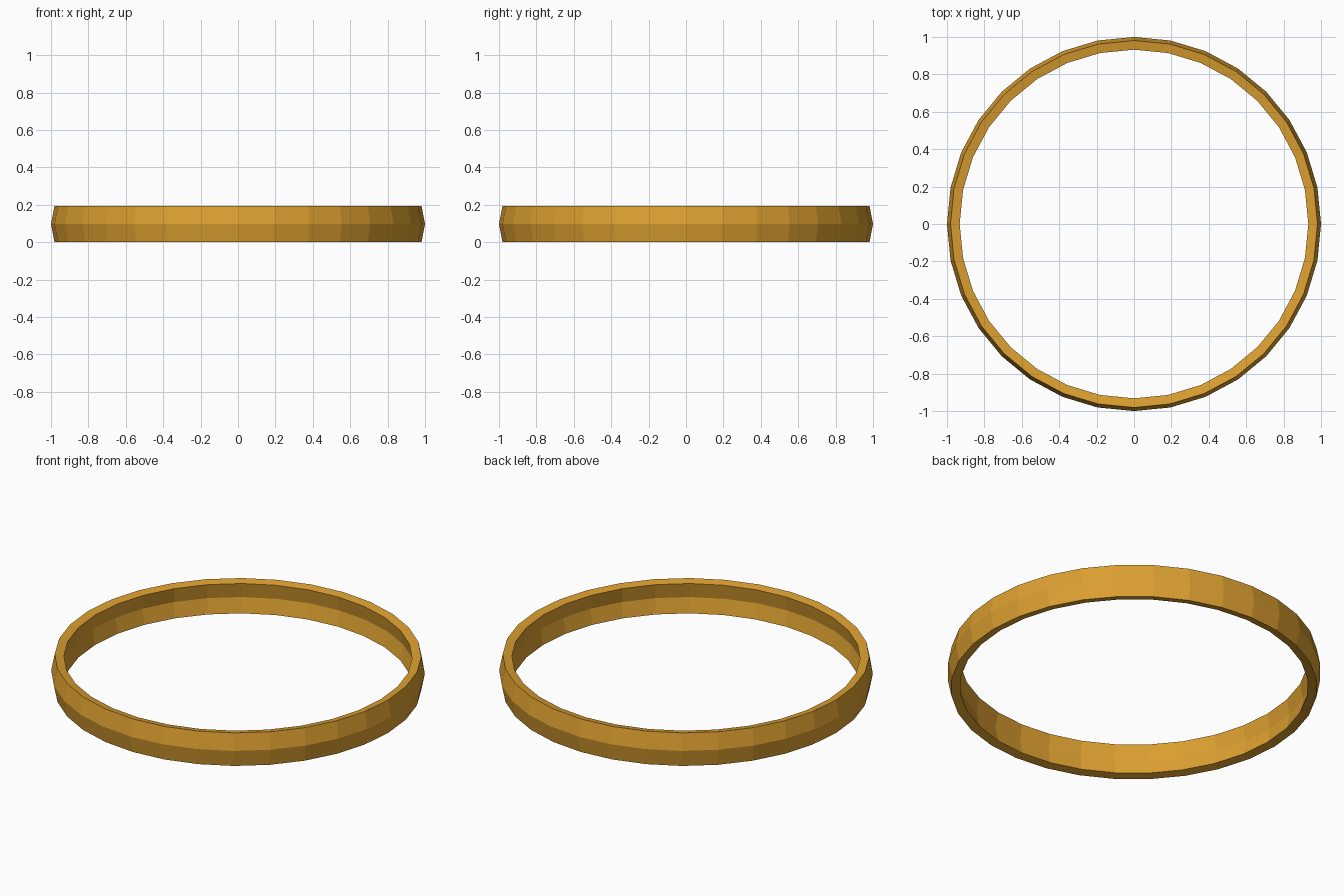
import bpy, bmesh
from math import cos, sin, pi

if "Cube" in bpy.data.objects:
    bpy.data.objects.remove(bpy.data.objects["Cube"])

SIDES = 32
H = 0.195  # band height

# Closed cross-section (radius, z): outer bulge, slanted rims, hollowed inside
profile = [(0.981, 0.0), (1.0, H / 2), (0.981, H),
           (0.932, H - 0.0095), (0.95, H / 2), (0.932, 0.0095)]

# Revolve the cross-section around the z axis
bm = bmesh.new()
rings = []
for i in range(SIDES):
    a = 2 * pi * i / SIDES
    rings.append([bm.verts.new((r * cos(a), r * sin(a), z)) for r, z in profile])
n = len(profile)
for i in range(SIDES):
    p, q = rings[i], rings[(i + 1) % SIDES]
    for j in range(n):
        k = (j + 1) % n
        bm.faces.new((p[j], q[j], q[k], p[k]))
bmesh.ops.recalc_face_normals(bm, faces=bm.faces)

mesh = bpy.data.meshes.new("ring_band")
bm.to_mesh(mesh)
bm.free()
band = bpy.data.objects.new("ring_band", mesh)
bpy.context.collection.objects.link(band)

# Gold colour
gold = bpy.data.materials.new("gold")
gold.diffuse_color = (0.72, 0.35, 0.03, 1)
gold.use_nodes = True
gold.node_tree.nodes["Principled BSDF"].inputs["Base Color"].default_value = gold.diffuse_color
mesh.materials.append(gold)
